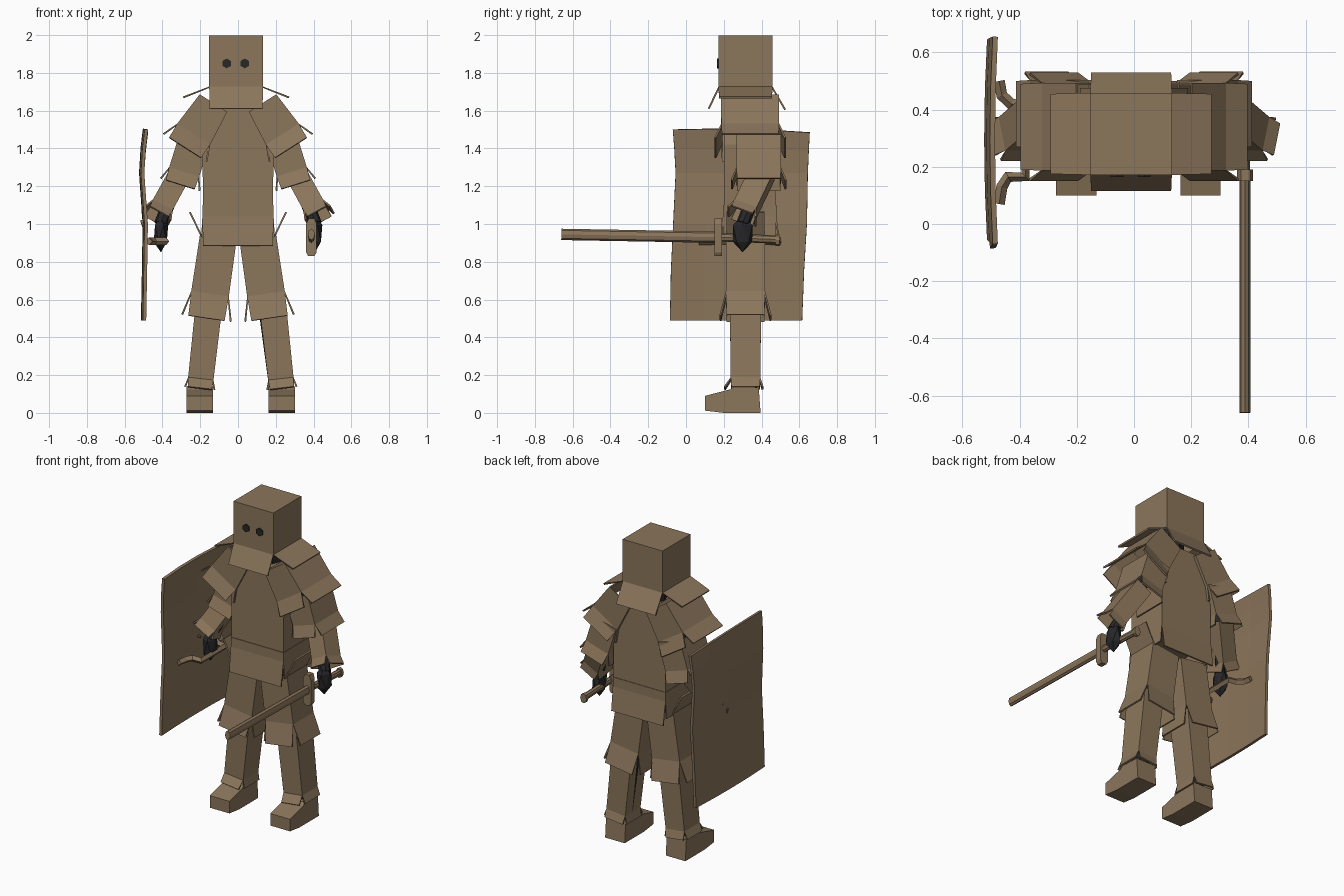
import bpy, bmesh
from mathutils import Vector

cube = bpy.data.objects.get("Cube")
if cube:
    bpy.data.objects.remove(cube)


def material(name, rgb):
    m = bpy.data.materials.new(name)
    m.use_nodes = True
    m.diffuse_color = (*rgb, 1)
    m.node_tree.nodes["Principled BSDF"].inputs["Base Color"].default_value = (*rgb, 1)
    return m


CARD = material("cardboard brown", (0.26, 0.18, 0.105))
DARK = material("dark cloth", (0.02, 0.02, 0.022))
SIDES = {1: "left", -1: "right"}


def finish(name, bm, mat, thick=0):
    bmesh.ops.recalc_face_normals(bm, faces=bm.faces)
    me = bpy.data.meshes.new(name)
    bm.to_mesh(me)
    bm.free()
    me.materials.append(mat)
    ob = bpy.data.objects.new(name, me)
    bpy.context.collection.objects.link(ob)
    if thick:
        mod = ob.modifiers.new("thickness", "SOLIDIFY")
        mod.thickness = thick
        mod.offset = 0
    return ob


def sleeve(name, p0, p1, size0, size1, flaps, cap=False, top_flaps=None):
    """Open carton tube; flaps are (length, flare) for right, back, left, front edges."""
    p0, p1 = Vector(p0), Vector(p1)
    axis = (p1 - p0).normalized()
    u = axis.cross(Vector((0, 1, 0))).normalized()
    v = u.cross(axis)
    corners = [(1, -1), (1, 1), (-1, 1), (-1, -1)]
    out = [u, v, -u, -v]
    bm = bmesh.new()
    rings = []
    for p, (w, d) in ((p0, size0), (p1, size1)):
        rings.append([bm.verts.new(p + u * w * a + v * d * b) for a, b in corners])

    def flap(ring, i, direction, length, flare):
        a, b = ring[i], ring[(i + 1) % 4]
        shift = direction * length + out[i] * flare
        bm.faces.new([a, b, bm.verts.new(b.co + shift), bm.verts.new(a.co + shift)])

    for i in range(4):
        j = (i + 1) % 4
        bm.faces.new([rings[0][i], rings[0][j], rings[1][j], rings[1][i]])
        flap(rings[1], i, axis, *flaps[i])
    for i, (length, flare) in (top_flaps or {}).items():
        flap(rings[0], i, -axis, length, flare)
    if cap:
        bm.faces.new(rings[0])
    return finish(name, bm, CARD, 0.01)


def prism(name, pts, place, lo, hi, mat=CARD):
    """Extrudes a closed profile; place maps (a, b, depth) to a point."""
    bm = bmesh.new()
    a = [bm.verts.new(place(x, y, lo)) for x, y in pts]
    b = [bm.verts.new(place(x, y, hi)) for x, y in pts]
    bm.faces.new(a)
    bm.faces.new(b)
    for i in range(len(pts)):
        j = (i + 1) % len(pts)
        bm.faces.new([a[i], a[j], b[j], b[i]])
    return finish(name, bm, mat)


def rod(name, p, q, r, mat, sides=8, r2=None, flat=1):
    p, q = Vector(p), Vector(q)
    bm = bmesh.new()
    bmesh.ops.create_cone(bm, cap_ends=True, segments=sides, radius1=r,
                          radius2=r if r2 is None else r2, depth=(q - p).length)
    ob = finish(name, bm, mat)
    ob.location = (p + q) / 2
    ob.rotation_euler = (q - p).to_track_quat("Z", "Y").to_euler()
    ob.scale.x = flat
    return ob


def front_plane(x, z, y):
    return (x, y, z)


# Head carton with flared lower flaps, eye holes and neck
sleeve("head_box", (-0.01, 0.315, 1.995), (-0.01, 0.315, 1.725), (0.14, 0.14), (0.14, 0.14),
       [(0.055, 0.14), (0.12, 0.07), (0.055, 0.14), (0.115, 0.055)], cap=True)
for s in SIDES:
    x = -0.012 + s * 0.048
    rod(SIDES[s] + "_eye", (x, 0.172, 1.85), (x, 0.165, 1.85), 0.026, DARK, 6)
rod("neck", (0, 0.33, 1.55), (0, 0.33, 1.8), 0.08, DARK)

# Torso carton with sloped shoulders and a flapped hem
outline = [(0.185, 1.05), (0.188, 1.42), (0.08, 1.61), (-0.08, 1.61), (-0.188, 1.42), (-0.185, 1.05)]
prism("torso", outline, front_plane, 0.2, 0.475)
sleeve("torso_hem", (0, 0.337, 1.1), (0, 0.337, 1.04), (0.185, 0.138), (0.185, 0.138),
       [(0.11, 0.005), (0.15, 0.02), (0.11, 0.005), (0.155, 0.02)])

for s, side in SIDES.items():
    # Arm: three overlapping sleeves over a dark limb
    sleeve(side + "_shoulder", (s * 0.13, 0.34, 1.64), (s * 0.235, 0.34, 1.475),
           (0.083, 0.15), (0.1, 0.15), [(0.085, 0.035)] * 4)
    sleeve(side + "_upper_arm", (s * 0.23, 0.385, 1.45), (s * 0.285, 0.385, 1.275),
           (0.08, 0.115), (0.08, 0.115), [(0.07, 0.028)] * 4)
    sleeve(side + "_forearm", (s * 0.3, 0.41, 1.28), (s * 0.41, 0.315, 1.08),
           (0.055, 0.06), (0.056, 0.06), [(0.05, 0.018)] * 4)
    rod(side + "_inner_upper_arm", (s * 0.17, 0.36, 1.55), (s * 0.31, 0.4, 1.25), 0.045, DARK)
    rod(side + "_inner_forearm", (s * 0.31, 0.4, 1.25), (s * 0.41, 0.3, 1.0), 0.035, DARK)
    bm = bmesh.new()
    bmesh.ops.create_icosphere(bm, subdivisions=1, radius=1)
    hand = finish(side + "_hand", bm, DARK)
    hand.location = (s * 0.408, 0.3, 0.95)
    hand.scale = (0.043, 0.06, 0.1)

    # Leg: thigh and shin sleeves, and a shoe
    outer = 0 if s > 0 else 2
    sleeve(side + "_thigh", (s * 0.104, 0.315, 0.93), (s * 0.148, 0.315, 0.63),
           (0.094, 0.1), (0.097, 0.1), [(0.13, 0.033)] * 4, top_flaps={outer: (0.11, 0.075)})
    dx = 0.015
    sleeve(side + "_shin", (dx + s * 0.163, 0.315, 0.62), (dx + s * 0.212, 0.315, 0.18),
           (0.068, 0.08), (0.064, 0.075), [(0.05, 0.014), (0.05, 0.015), (0.05, 0.014), (0.05, 0.035)])
    rod(side + "_inner_leg", (s * 0.11, 0.32, 0.95), (dx + s * 0.215, 0.32, 0.06), 0.055, DARK)
    sole = [(0.1, 0.012), (0.1, 0.09), (0.235, 0.125), (0.255, 0.14), (0.385, 0.135), (0.395, 0.0), (0.2, 0.0)]
    mid = dx + s * 0.217
    prism(side + "_shoe", sole, lambda y, z, x: (x, y, z), mid - 0.07, mid + 0.07)

# Sword: blade, grip and long guard
rod("sword_blade", (0.388, -0.66, 0.945), (0.388, 0.17, 0.93), 0.03, CARD, 8, flat=0.62)
rod("sword_grip", (0.388, 0.17, 0.93), (0.388, 0.48, 0.918), 0.022, CARD, 8, flat=0.8)
rod("sword_pommel", (0.388, 0.475, 0.915), (0.388, 0.495, 0.915), 0.032, CARD, 8, flat=0.7)
guard = [(0.36, 0.85), (0.372, 0.83), (0.405, 0.83), (0.416, 0.85),
         (0.416, 1.0), (0.405, 1.03), (0.375, 1.03), (0.36, 1.0)]
prism("sword_guard", guard, front_plane, 0.15, 0.19)

# Shield: a slightly buckled sheet; rows hold height, offset, front and back edges
rows = [(0.49, -0.495, -0.085, 0.615), (0.75, -0.49, -0.08, 0.625), (1.0, -0.486, -0.068, 0.64),
        (1.27, -0.505, -0.055, 0.645), (1.4, -0.497, -0.062, 0.65), (1.5, -0.485, -0.07, 0.655)]
bm = bmesh.new()
grid = []
for z, x, y0, y1 in rows:
    line = []
    for k in range(5):
        t = k / 4
        line.append(bm.verts.new((x - 0.04 * t * (1 - t), y0 + (y1 - y0) * t,
                                  z + (0.04 * t * (1 - t) - 0.015 * t) * (z > 1.3))))
    grid.append(line)
for a, b in zip(grid, grid[1:]):
    for k in range(4):
        bm.faces.new([a[k], a[k + 1], b[k + 1], b[k]])
finish("shield", bm, CARD, 0.018)
rod("shield_spike", (-0.49, 0.29, 0.98), (-0.515, 0.31, 1.02), 0.02, CARD, 4, r2=0.004)

# Shield handle: bent square bar
path = [(-0.472, 0.07), (-0.462, 0.13), (-0.44, 0.165), (-0.38, 0.165),
        (-0.38, 0.41), (-0.43, 0.42), (-0.462, 0.45), (-0.472, 0.5)]
curve = bpy.data.curves.new("shield_handle", "CURVE")
curve.dimensions = "3D"
curve.bevel_depth = 0.02
curve.bevel_resolution = 0
curve.use_fill_caps = True
spline = curve.splines.new("POLY")
spline.points.add(len(path) - 1)
for pt, (x, y) in zip(spline.points, path):
    pt.co = (x, y, 0.908, 1)
spline.use_smooth = False
curve.materials.append(CARD)
handle = bpy.data.objects.new("shield_handle", curve)
bpy.context.collection.objects.link(handle)
